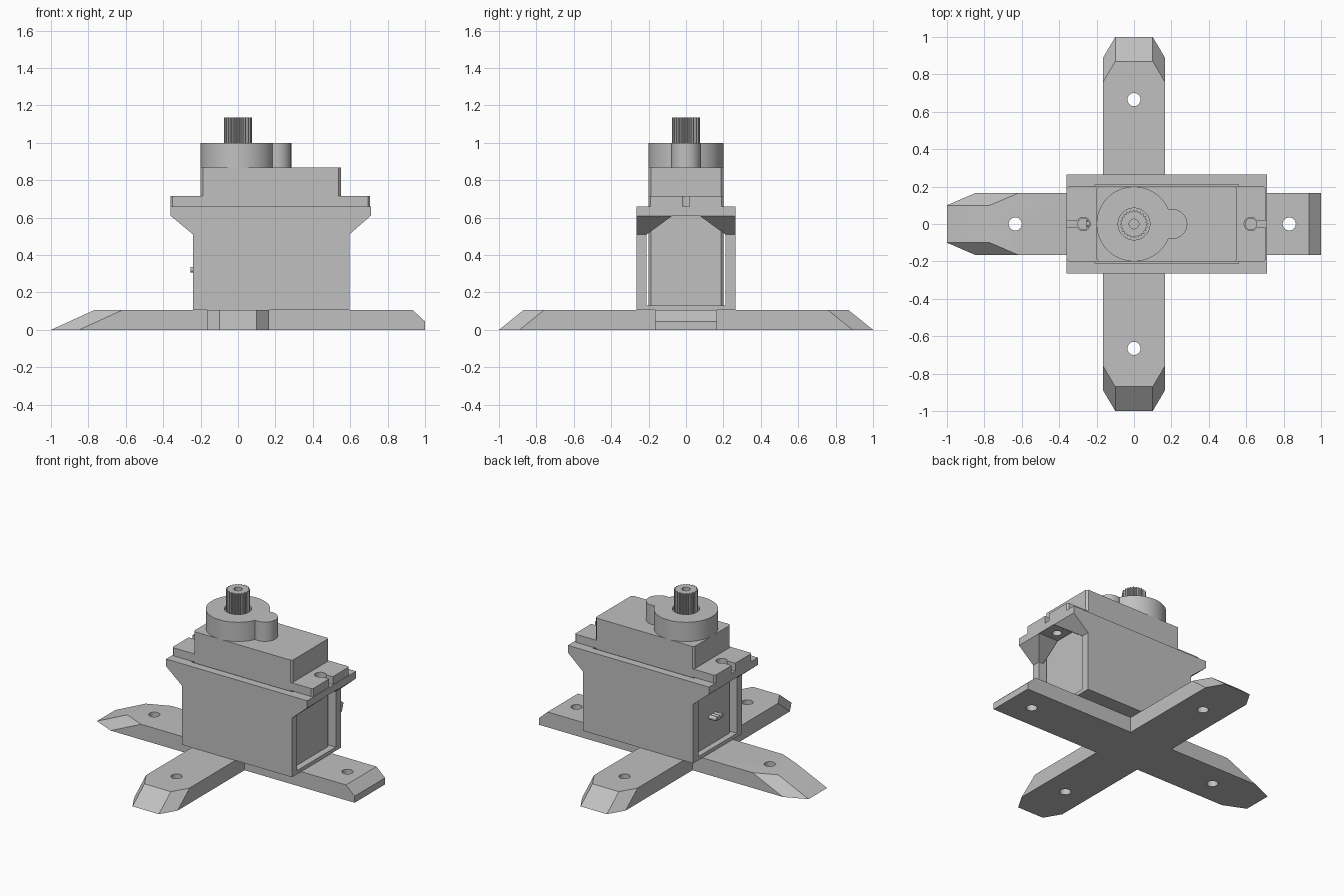
import bpy, bmesh, math
from mathutils import Vector

if "Cube" in bpy.data.objects:
    bpy.data.objects.remove(bpy.data.objects["Cube"])

grey = bpy.data.materials.new("light grey")
grey.use_nodes = True
grey.diffuse_color = (0.53, 0.53, 0.53, 1)
grey.node_tree.nodes["Principled BSDF"].inputs["Base Color"].default_value = grey.diffuse_color


def loft(name, loops):
    """Closed solid running through loops with equal point counts."""
    bm = bmesh.new()
    rings = [[bm.verts.new(p) for p in loop] for loop in loops]
    bm.faces.new(rings[0])
    bm.faces.new(rings[-1])
    n = len(rings[0])
    for a, b in zip(rings, rings[1:]):
        for i in range(n):
            j = (i + 1) % n
            bm.faces.new((a[i], a[j], b[j], b[i]))
    bmesh.ops.recalc_face_normals(bm, faces=bm.faces)
    mesh = bpy.data.meshes.new(name)
    bm.to_mesh(mesh)
    bm.free()
    mesh.materials.append(grey)
    obj = bpy.data.objects.new(name, mesh)
    bpy.context.collection.objects.link(obj)
    return obj


def prism(name, pts, lo, hi, axis="z"):
    """Extrude a flat outline along one axis."""
    place = {"x": lambda p, d: (d, p[0], p[1]),
             "y": lambda p, d: (p[0], d, p[1]),
             "z": lambda p, d: (p[0], p[1], d)}[axis]
    return loft(name, [[place(p, d) for p in pts] for d in (lo, hi)])


def block(name, x0, x1, half, z0, z1, c=0.0):
    """Box centred on y, with optional chamfered upright corners."""
    pts = [(x0, -half), (x1, -half), (x1, half), (x0, half)]
    if c:
        pts = [(x0 + c, -half), (x1 - c, -half), (x1, c - half), (x1, half - c),
               (x1 - c, half), (x0 + c, half), (x0, half - c), (x0, c - half)]
    return prism(name, pts, z0, z1)


def disc(u, v, r, n=48):
    return [(u + r * math.cos(math.tau * i / n), v + r * math.sin(math.tau * i / n))
            for i in range(n)]


def boolean(obj, tools, operation="DIFFERENCE"):
    bpy.context.view_layer.objects.active = obj
    for tool in tools:
        mod = obj.modifiers.new("shape", "BOOLEAN")
        mod.operation = operation
        mod.solver = "EXACT"
        mod.object = tool
        bpy.ops.object.modifier_apply(modifier=mod.name)
        bpy.data.objects.remove(tool)
    return obj


# Cross-shaped foot with tapered toes on three arms
W, T = 0.165, 0.105


def cross(side_y, tip_y, side_x, tip_x):
    upper = [(1, 0), (1, W), (W, W), (W, side_y), (0.1, tip_y), (-0.1, tip_y),
             (-W, side_y), (-W, W), (-side_x, W), (-tip_x, 0.1)]
    upper = upper[1:]
    return upper + [(x, -y) for x, y in reversed(upper)]


bottom = cross(0.89, 1.0, 0.85, 1.0)
top = cross(0.76, 0.87, 0.62, 0.77)
base = loft("cross_base", [[(x, y, 0) for x, y in bottom], [(x, y, T) for x, y in top]])
wedge = prism("wedge", [(1.0, 0.045), (1.1, 0.045), (1.1, 0.2), (0.935, 0.2), (0.935, T)],
              -0.3, 0.3, "y")
holes = [prism("hole", disc(x, y, 0.035), -0.1, 0.3)
         for x, y in [(0.83, 0), (-0.635, 0), (0, 0.665), (0, -0.665)]]
boolean(base, [wedge] + holes)

# Flared holder with open ends
holder = prism("motor_holder", [(-0.24, T), (0.595, T), (0.595, 0.51), (0.71, 0.61),
               (0.71, 0.66), (-0.36, 0.66), (-0.36, 0.61), (-0.24, 0.51)], -0.265, 0.265, "y")
tunnel = prism("tunnel", [(-0.21, 0.13), (0.21, 0.13), (0.21, 0.51), (0.07, 0.612),
               (-0.07, 0.612), (-0.21, 0.51)], -0.6, 0.9, "x")
pocket = block("pocket", -0.208, 0.56, 0.21, 0.13, 0.9)
EARS = [(0.625, 0.8), (-0.27, -0.5)]
screws = [prism("screw_hole", disc(x, 0, 0.03), 0.55, 0.8) for x, _ in EARS]
boolean(holder, [tunnel, pocket] + screws)

# Motor body and slotted mounting ears
block("motor_body", -0.2, 0.55, 0.2, 0.13, 0.868, 0.012)
ears = block("mounting_ears", -0.36, 0.705, 0.2, 0.66, 0.715, 0.01)
cuts = []
for x, end in EARS:
    cuts.append(prism("ear_hole", disc(x, 0, 0.036), 0.6, 0.8))
    cuts.append(block("ear_slot", min(x, end), max(x, end), 0.02, 0.6, 0.8))
boolean(ears, cuts)

# Gear housing with a recess around the shaft
housing = prism("gear_housing", disc(0, 0, 0.2, 64), 0.86, 1.0)
lobe = prism("lobe", disc(0.205, 0, 0.08), 0.86, 1.0)
boolean(housing, [lobe], "UNION")
boolean(housing, [prism("recess", disc(0, 0, 0.085), 0.98, 1.1)])

# Splined output shaft with a screw bore
teeth = 24
outline = []
for i in range(teeth * 4):
    r = 0.074 if i % 4 < 2 else 0.066
    a = math.tau * i / (teeth * 4)
    outline.append((r * math.cos(a), r * math.sin(a)))
shaft = prism("output_shaft", outline, 0.95, 1.135)
boolean(shaft, [prism("bore", disc(0, 0, 0.026, 32), 1.06, 1.2)])

# Cable strands
for i in (-1, 0, 1):
    prism("cable_strand", disc(i * 0.028, 0.322, 0.014, 16), -0.255, -0.19, "x")

# Round walls smooth, corners crisp
for obj in bpy.context.collection.objects:
    obj.select_set(obj.type == "MESH")
bpy.ops.object.shade_smooth_by_angle(angle=math.radians(25))
